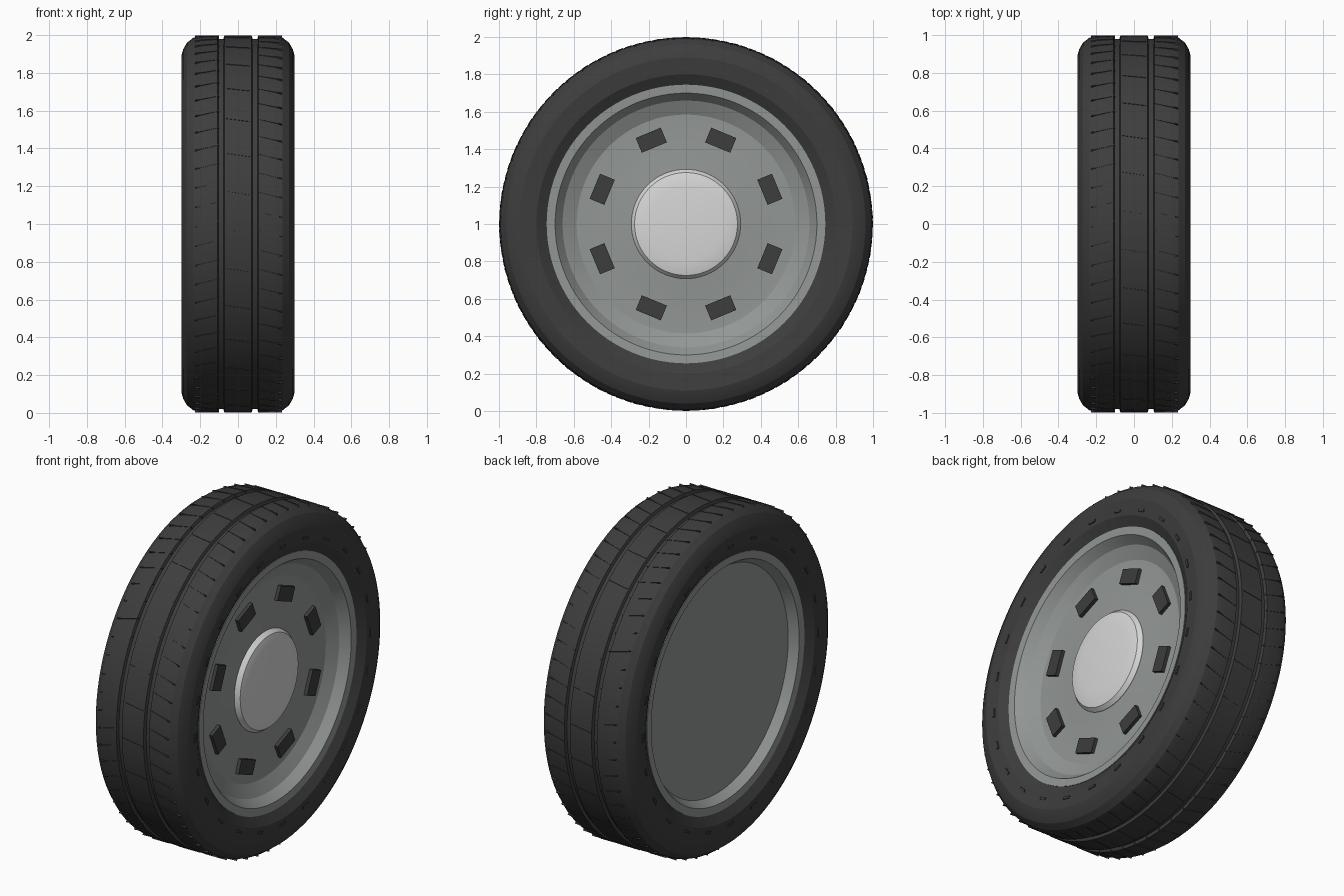
import bpy, bmesh, math
from mathutils import Matrix, Vector

cube = bpy.data.objects.get("Cube")
if cube:
    bpy.data.objects.remove(cube, do_unlink=True)


def material(name, color):
    m = bpy.data.materials.new(name)
    m.use_nodes = True
    m.diffuse_color = (*color, 1)
    bsdf = m.node_tree.nodes["Principled BSDF"]
    bsdf.inputs["Base Color"].default_value = (*color, 1)
    bsdf.inputs["Roughness"].default_value = 0.6
    return m


rubber = material("dark rubber", (0.047, 0.047, 0.047))
steel = material("grey steel", (0.29, 0.31, 0.30))
silver = material("light silver", (0.68, 0.68, 0.68))

CENTRE = Matrix.Translation((0, 0, 1))


def finish(name, bm, mat, smooth=False):
    bmesh.ops.recalc_face_normals(bm, faces=bm.faces)
    bm.transform(CENTRE)
    mesh = bpy.data.meshes.new(name)
    bm.to_mesh(mesh)
    bm.free()
    mesh.materials.append(mat)
    obj = bpy.data.objects.new(name, mesh)
    bpy.context.collection.objects.link(obj)
    if smooth:
        bpy.ops.object.select_all(action="DESELECT")
        obj.select_set(True)
        bpy.context.view_layer.objects.active = obj
        bpy.ops.object.shade_smooth_by_angle(angle=math.radians(20))
    return obj


def lathe(name, profile, mat, closed=False, steps=96):
    """Spin (x, radius) points around the axle."""
    bm = bmesh.new()
    verts = [bm.verts.new((x, 0, r)) for x, r in profile]
    edges = [bm.edges.new(pair) for pair in zip(verts, verts[1:])]
    if closed:
        edges.append(bm.edges.new((verts[-1], verts[0])))
    bmesh.ops.spin(bm, geom=verts + edges, cent=(0, 0, 0), axis=(1, 0, 0),
                   angle=math.tau, steps=steps)
    bmesh.ops.remove_doubles(bm, verts=bm.verts, dist=0.0005)
    return finish(name, bm, mat, smooth=True)


def block_ring(name, count, x, radius, size, mat, slant=0, phase=0):
    """Blocks around the axle; size is (axial, radial, tangential)."""
    bm = bmesh.new()
    for i in range(count):
        place = (Matrix.Rotation(math.tau * (i + phase) / count, 4, "X")
                 @ Matrix.Translation((x, radius, 0))
                 @ Matrix.Rotation(slant, 4, "Y")
                 @ Matrix.Diagonal(Vector((*size, 1))))
        bmesh.ops.create_cube(bm, size=1, matrix=place)
    return finish(name, bm, mat)


# Tyre: half profile from the tread centre to the bead, mirrored
half = [(0.072, 0.997), (0.078, 0.98), (0.102, 0.98), (0.108, 0.997),
        (0.20, 0.995), (0.235, 0.987), (0.27, 0.96), (0.29, 0.925),
        (0.30, 0.89), (0.292, 0.80), (0.258, 0.742), (0.20, 0.72)]
lathe("tyre", [(-x, r) for x, r in reversed(half)] + half, rubber, closed=True)

# Thin slanted tread bars
block_ring("centre_tread_bars", 30, 0, 0.992, (0.13, 0.015, 0.006), rubber, -0.15, 0.2)
block_ring("left_tread_bars", 60, 0.17, 0.99, (0.13, 0.017, 0.006), rubber, -0.25, 0.5)
block_ring("right_tread_bars", 60, -0.165, 0.99, (0.13, 0.017, 0.006), rubber, 0.25)

# Small raised marks on both sidewalls
for side, label in ((1, "left"), (-1, "right")):
    block_ring(label + "_sidewall_marks", 24, side * 0.294, 0.83,
               (0.012, 0.014, 0.05), rubber)

# Rim: flat back disc, lips, barrel and stepped front dish in one profile
lathe("rim", [(-0.21, 0), (-0.21, 0.667), (-0.26, 0.70), (-0.263, 0.745),
              (-0.20, 0.745), (0.20, 0.745), (0.263, 0.745), (0.26, 0.70),
              (0.208, 0.66), (0.172, 0.585), (0.168, 0.385), (0.18, 0.30),
              (0.18, 0)], steel)

# Dark blocks around the front disc
block_ring("disc_blocks", 8, 0.168, 0.485, (0.046, 0.085, 0.145), rubber, phase=0.5)

# Hub cap
lathe("hub_cap", [(0.15, 0.295), (0.185, 0.292), (0.207, 0.275), (0.213, 0.25),
                  (0.219, 0.20), (0.222, 0)], silver, steps=64)
